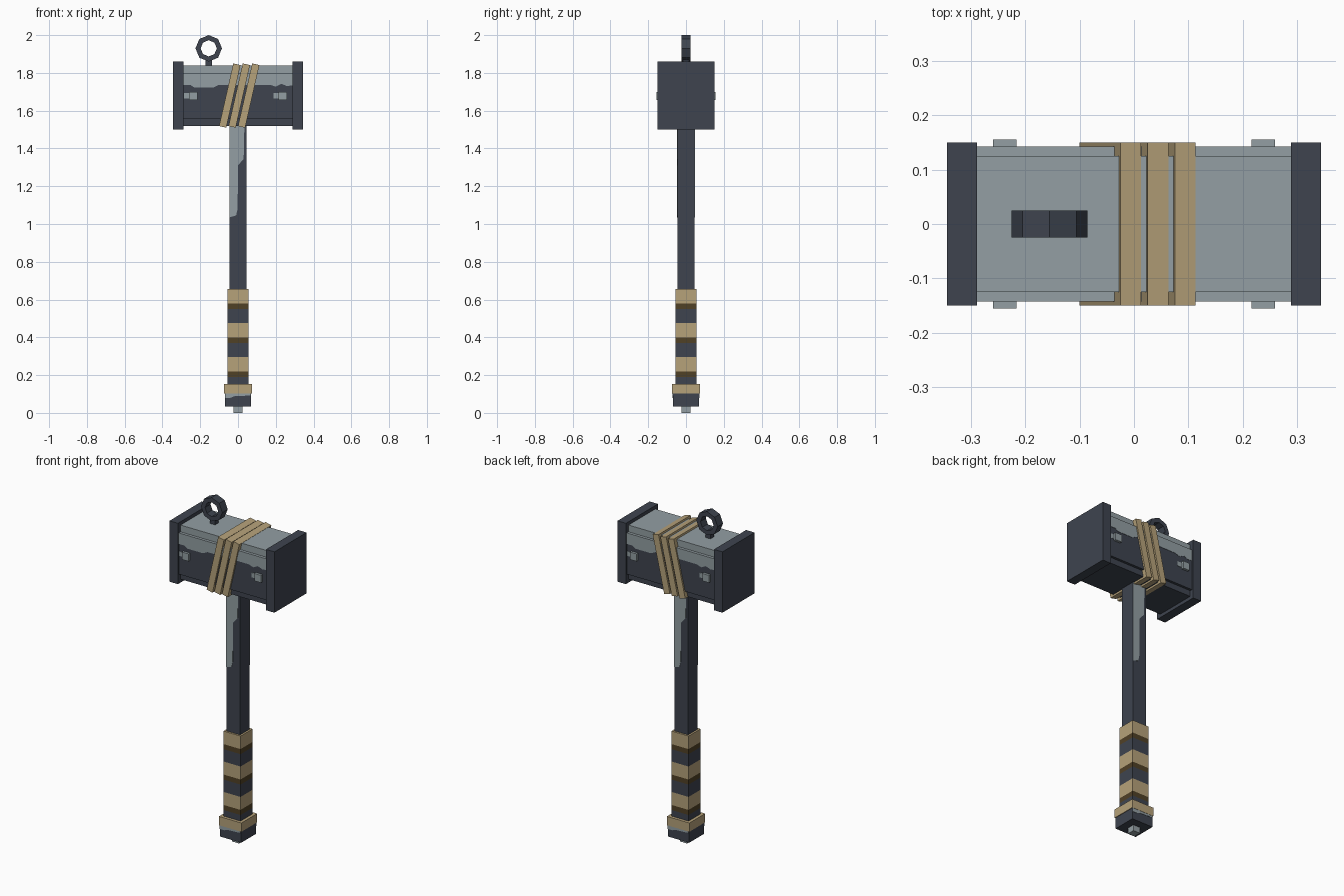
import bpy, bmesh, math
from mathutils import Matrix, Vector

cube = bpy.data.objects.get("Cube")
if cube:
    bpy.data.objects.remove(cube, do_unlink=True)


def material(name, srgb):
    lin = [((c / 255 + 0.055) / 1.055) ** 2.4 for c in srgb] + [1.0]
    m = bpy.data.materials.new(name)
    m.use_nodes = True
    m.diffuse_color = lin
    m.node_tree.nodes["Principled BSDF"].inputs["Base Color"].default_value = lin
    return m


DARK = material("dark steel", (62, 68, 79))
LIGHT = material("worn light steel", (147, 159, 163))
TAN = material("tan leather", (182, 162, 122))
BROWN = material("brown leather", (80, 65, 38))


def finish(name, bm, mats, rule=None):
    bmesh.ops.recalc_face_normals(bm, faces=bm.faces)
    bm.normal_update()
    if rule:
        for f in bm.faces:
            f.material_index = rule(f.calc_center_median(), f.normal)
    mesh = bpy.data.meshes.new(name)
    bm.to_mesh(mesh)
    bm.free()
    for m in mats:
        mesh.materials.append(m)
    obj = bpy.data.objects.new(name, mesh)
    bpy.context.collection.objects.link(obj)
    return obj


def box(name, centre, size, mats, rule=None, cuts=(), tilt=0.0):
    """Box, optionally tilted about y and sliced at the given heights."""
    bm = bmesh.new()
    mat = (Matrix.Translation(centre) @ Matrix.Rotation(tilt, 4, 'Y')
           @ Matrix.Diagonal((*size, 1)))
    bmesh.ops.create_cube(bm, size=1, matrix=mat)
    for z in cuts:
        bmesh.ops.bisect_plane(bm, geom=bm.verts[:] + bm.edges[:] + bm.faces[:],
                               plane_co=(0, 0, z), plane_no=(0, 0, 1))
    return finish(name, bm, mats, rule)


def paint(name, outline, depth):
    """Thin worn patches on the front and, turned half round, on the back."""
    for side, turn in (("front", 0), ("back", math.pi)):
        bm = bmesh.new()
        face = bm.faces.new([bm.verts.new((x, -depth + 0.001, z)) for x, z in outline])
        ext = bmesh.ops.extrude_face_region(bm, geom=[face])
        moved = [g for g in ext["geom"] if isinstance(g, bmesh.types.BMVert)]
        bmesh.ops.translate(bm, verts=moved, vec=(0, -0.003, 0))
        bmesh.ops.rotate(bm, verts=bm.verts, matrix=Matrix.Rotation(turn, 3, 'Z'))
        finish(f"{name}_{side}", bm, [LIGHT])


# Head: core block, wider middle block and end plates
def worn_top(c, n):
    return 1 if n.z > 0.9 or (abs(n.y) > 0.9 and c.z > 1.7) else 0


box("head_core", (0, 0, 1.68), (0.60, 0.25, 0.32), [DARK, LIGHT], worn_top, cuts=[1.68])
box("head_sides", (0, 0, 1.6775), (0.60, 0.28, 0.245), [DARK, LIGHT],
    lambda c, n: 1 if n.z > 0.9 else 0)
for side, s in (("left", 1), ("right", -1)):
    box(f"end_plate_{side}", (s * 0.316, 0, 1.68), (0.055, 0.30, 0.36), [DARK])

paint("head_wear", [(-0.29, 1.80), (-0.29, 1.735), (-0.25, 1.735), (-0.23, 1.722),
                    (-0.13, 1.722), (-0.10, 1.737), (0.17, 1.737), (0.20, 1.727),
                    (0.23, 1.742), (0.26, 1.73), (0.29, 1.735), (0.29, 1.80)], 0.14)

# Side bolts with a worn patch beside each
for label, x in (("left", 0.237), ("right", -0.237)):
    for side, s in (("front", -1), ("back", 1)):
        box(f"bolt_{label}_{side}", (x, s * 0.145, 1.678), (0.043, 0.02, 0.044), [LIGHT])
    paint(f"bolt_wear_{label}", [(x - 0.05, 1.665), (x - 0.02, 1.665),
                                 (x - 0.02, 1.693), (x - 0.05, 1.693)], 0.14)

# Slanted straps around the head
for i in range(3):
    box(f"strap_{i + 1}", (-0.0435 + 0.05 * i, 0, 1.68), (0.039, 0.30, 0.34),
        [TAN], tilt=math.radians(12.8))

# Hanging ring on a short stem
bm = bmesh.new()
loops = []
for r, y in ((0.07, -0.025), (0.07, 0.025), (0.043, 0.025), (0.043, -0.025)):
    loops.append([bm.verts.new((-0.155 + r * math.cos(k * math.pi / 4), y,
                                1.93 + r * math.sin(k * math.pi / 4))) for k in range(8)])
for a in range(4):
    p, q = loops[a], loops[(a + 1) % 4]
    for k in range(8):
        j = (k + 1) % 8
        bm.faces.new((p[k], p[j], q[j], q[k]))
finish("hanging_ring", bm, [DARK])
box("ring_stem", (-0.155, 0, 1.855), (0.034, 0.034, 0.05), [DARK])

# Handle with worn streak
box("handle", (0, 0, 0.82), (0.09, 0.09, 1.42), [DARK])
paint("handle_wear", [(-0.045, 1.525), (-0.045, 1.035), (-0.01, 1.045), (-0.002, 1.08),
                      (0.0, 1.31), (0.03, 1.345), (0.034, 1.525)], 0.045)

# Grip with repeating tan, brown and dark bands
TOP, STEP = 0.657, 0.18


def band(c, n):
    if abs(n.z) > 0.9:
        return 0 if n.z > 0 else 2
    d = (TOP - c.z) % STEP
    return 0 if d < 0.077 else 1 if d < 0.107 else 2


cuts = [TOP - STEP * i - d for i in range(3) for d in (0, 0.077, 0.107)][1:]
box("grip", (0, 0, (TOP + 0.14) / 2), (0.112, 0.112, TOP - 0.14),
    [TAN, BROWN, DARK], band, cuts)

# Pommel, collar and bottom nub
box("pommel", (0, 0, 0.07), (0.14, 0.14, 0.07), [DARK])
box("pommel_collar", (0, 0, 0.128), (0.147, 0.147, 0.052), [TAN])
paint("pommel_wear", [(-0.07, 0.102), (-0.07, 0.08), (-0.04, 0.08), (-0.02, 0.088),
                      (0.065, 0.092), (0.065, 0.102)], 0.07)
box("bottom_nub", (0, 0, 0.02), (0.046, 0.046, 0.04), [LIGHT])
